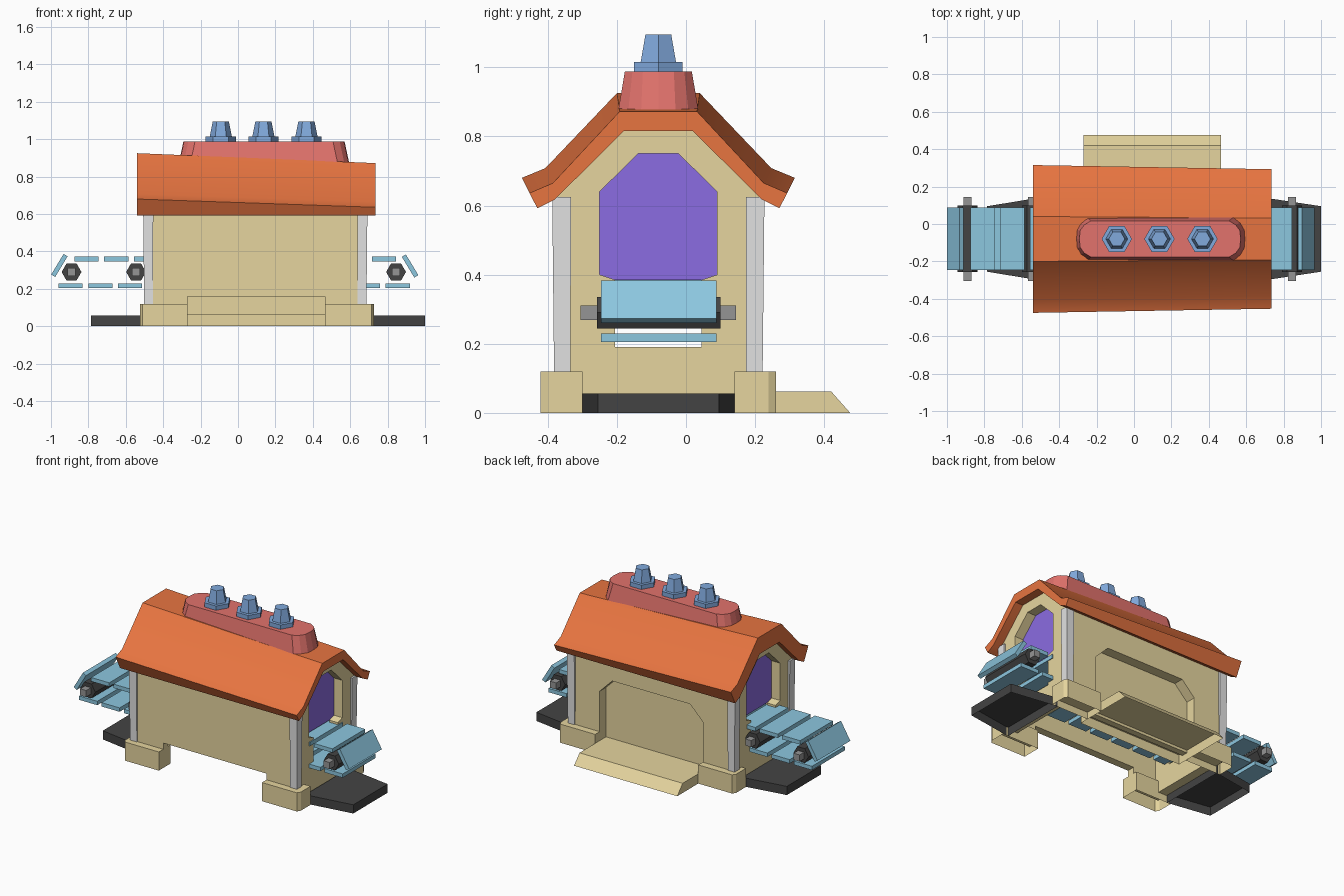
import bpy, bmesh, math

if "Cube" in bpy.data.objects:
    bpy.data.objects.remove(bpy.data.objects["Cube"])

C = -0.08  # y of the building's centre line


def colour(name, r, g, b):
    m = bpy.data.materials.new(name)
    m.diffuse_color = (r, g, b, 1)
    m.use_nodes = True
    m.node_tree.nodes["Principled BSDF"].inputs["Base Color"].default_value = m.diffuse_color
    return m


SAND = colour("sand", .79, .665, .345)
ORANGE = colour("orange", .82, .18, .053)
RED = colour("red", .76, .17, .15)
BLUE = colour("steel_blue", .22, .40, .72)
SLAT = colour("light_blue", .265, .57, .74)
PURPLE = colour("purple", .26, .15, .76)
DARK = colour("charcoal", .057, .057, .057)
GREY = colour("light_grey", .76, .76, .76)
MID = colour("mid_grey", .30, .30, .30)


def loft(name, rings, mat, bottom=True):
    """Solid through rings of 3D points; the first cap can be left open."""
    bm = bmesh.new()
    vs = [[bm.verts.new(p) for p in r] for r in rings]
    n = len(rings[0])
    for a, b in zip(vs, vs[1:]):
        for i in range(n):
            j = (i + 1) % n
            bm.faces.new((a[i], a[j], b[j], b[i]))
    first = bm.faces.new(vs[0])
    bm.faces.new(vs[-1])
    bmesh.ops.recalc_face_normals(bm, faces=bm.faces)
    if not bottom:
        bmesh.ops.delete(bm, geom=[first], context='FACES_ONLY')
    me = bpy.data.meshes.new(name)
    bm.to_mesh(me)
    bm.free()
    me.materials.append(mat)
    o = bpy.data.objects.new(name, me)
    bpy.context.collection.objects.link(o)
    return o


def along_x(name, yz, x0, x1, mat):
    return loft(name, [[(x, y, z) for y, z in yz] for x in (x0, x1)], mat)


def along_y(name, xz, y0, y1, mat):
    return loft(name, [[(x, y, z) for x, z in xz] for y in (y0, y1)], mat)


def along_z(name, xy, z0, z1, mat, bottom=True):
    return loft(name, [[(x, y, z) for x, y in xy] for z in (z0, z1)], mat, bottom)


def box(name, x0, x1, y0, y1, z0, z1, mat):
    return along_z(name, [(x0, y0), (x1, y0), (x1, y1), (x0, y1)], z0, z1, mat)


def mirrored(half):
    """Mirror (offset, z) points about the centre line."""
    return [(C + d, z) for d, z in half] + [(C - d, z) for d, z in reversed(half)]


def ngon(cx, cy, r, n, start=0.0):
    return [(cx + r * math.cos(start + i * math.tau / n),
             cy + r * math.sin(start + i * math.tau / n)) for i in range(n)]


# Main hall: gabled block, hollowed out by cutters
hall = along_x("hall_walls", mirrored([(.295, .045), (.295, .63), (.10, .83)]), -.495, .68, SAND)
cutters = [
    box("cavity_cutter", -.435, .62, -.325, .11, -.2, .56, SAND),
    along_x("tunnel_cutter", mirrored([(.125, .19), (.125, .385), (.17, .40), (.17, .64),
                                       (.058, .75)]), -.8, 1, SAND),
    along_y("niche_cutter", [(-.27, -.1), (.465, -.1), (.465, .38), (.375, .47),
                             (-.18, .47), (-.27, .38)], .15, .5, SAND),
    box("front_gap_cutter", -.27, .465, -.6, -.30, -.3, .16, SAND),
]
for c in cutters:
    m = hall.modifiers.new(c.name, 'BOOLEAN')
    m.object = c
    m.operation = 'DIFFERENCE'
    m.solver = 'EXACT'
bpy.context.view_layer.update()
baked = bpy.data.meshes.new_from_object(hall.evaluated_get(bpy.context.evaluated_depsgraph_get()))
hall.modifiers.clear()
hall.data = baked
for c in cutters:
    bpy.data.objects.remove(c)

# Loading ramp at the back, open underneath
loft("ramp", [[(-.27, .08, 0), (.465, .08, 0), (.465, .475, 0), (-.27, .475, 0)],
              [(-.27, .08, .062), (.465, .08, .062), (.465, .42, .062), (-.27, .42, .062)]],
     SAND, bottom=False)

# Roof, thicker at the left end
under = [(.35, .592), (.30, .617), (.10, .815)]


def roof_ring(x, outer):
    right = under[::-1] + outer
    return ([(x, C + d, z) for d, z in right]
            + [(x, C - d, z) for d, z in reversed(right)])


roof = loft("roof", [roof_ring(-.54, [(.395, .68), (.327, .708), (.12, .925)]),
                     roof_ring(.735, [(.373, .636), (.305, .665), (.112, .872)])], ORANGE)
bpy.context.view_layer.objects.active = roof
roof.select_set(True)
bpy.ops.object.shade_smooth_by_angle(angle=math.radians(30))
roof.select_set(False)


# Roof cap with rounded ends
def cap_ring(grow, z):
    x0, x1, h = -.292 - grow, .57 + grow, .097 + grow * .8
    end = [(0, 0), (.004, .045 + grow * .2), (.026, .075 + grow * .5), (.062, h)]
    right = [(x1 - d, s) for d, s in end]
    left = [(x0 + d, s) for d, s in reversed(end)]
    top = right + left
    return ([(x, C + s, z) for x, s in top]
            + [(x, C - s, z) for x, s in reversed(top) if s > 0])


loft("roof_cap", [cap_ring(.027, .86), cap_ring(0, .987)], RED)

# Hexagonal vents
for x in (-.092, .136, .366):
    along_z("vent_base", ngon(x, C, .081, 6), .98, 1.015, BLUE)
    loft("vent_stack", [[(px, py, z) for px, py in ngon(x, C, r, 6)]
                        for r, z in ((.06, 1.01), (.043, 1.095))], BLUE)

# Corner posts and open-bottomed feet
for sx, x in ((-1, -.505), (1, .69)):
    for sy in (-1, 1):
        y = C + sy * .305
        rings = []
        for w, g, z in ((.047, -.004, .05), (.054, .002, .625)):
            xo, yo = x + sx * g, y + sy * g
            xi, yi = xo - sx * w, yo - sy * w
            rings.append([(xo, yo, z), (xi, yo, z), (xi, yi, z), (xo, yi, z)])
        loft("corner_post", rings, GREY)
        xo, xi = (.727, .465) if sx > 0 else (-.525, -.27)
        yo, yi, k = C + sy * .341, C + sy * .22, .022
        along_z("foot", [(xi, yi), (xo, yi), (xo, yo - sy * k), (xo - sx * k * .6, yo), (xi, yo)],
                0, .12, SAND, bottom=False)

# Dark ground pads (open underneath) and curtains at each end
for xi, xo in ((-.50, -.785), (.69, 1.0)):
    along_z("ground_pad", [(xi, C - .222), (xo, C - .175), (xo, C + .175), (xi, C + .222)],
            0, .056, DARK, bottom=False)
for x in (-.433, .612):
    along_x("curtain", mirrored([(.13, .385), (.172, .40), (.172, .64), (.058, .752)]),
            x, x + .008, PURPLE)


# Conveyor slats: upper run, lower run and tilted end slats
def slat(cx, cz, angle=0.0):
    l, t = .0645, .0125
    ca, sa = math.cos(angle), math.sin(angle)
    pts = [(cx + u * ca - w * sa, cz + u * sa + w * ca)
           for u, w in ((-l, -t), (l, -t), (l, t), (-l, t))]
    along_y("belt_slat", pts, C - .166, C + .168, SLAT)


for i in range(11):
    slat(-.81 + i * .159, .359)
for i in range(12):
    slat(-.895 + i * .159, .217)
slat(-.955, .325, math.radians(59))
slat(.92, .322, math.radians(-59))

# Rollers and axles
for x in (-.89, -.545, .50, .845):
    along_y("roller", ngon(x, .29, .053, 6), C - .177, C + .18, DARK)
    along_y("axle", ngon(x, .29, .03, 4, math.pi / 4), C - .225, C + .225, MID)
